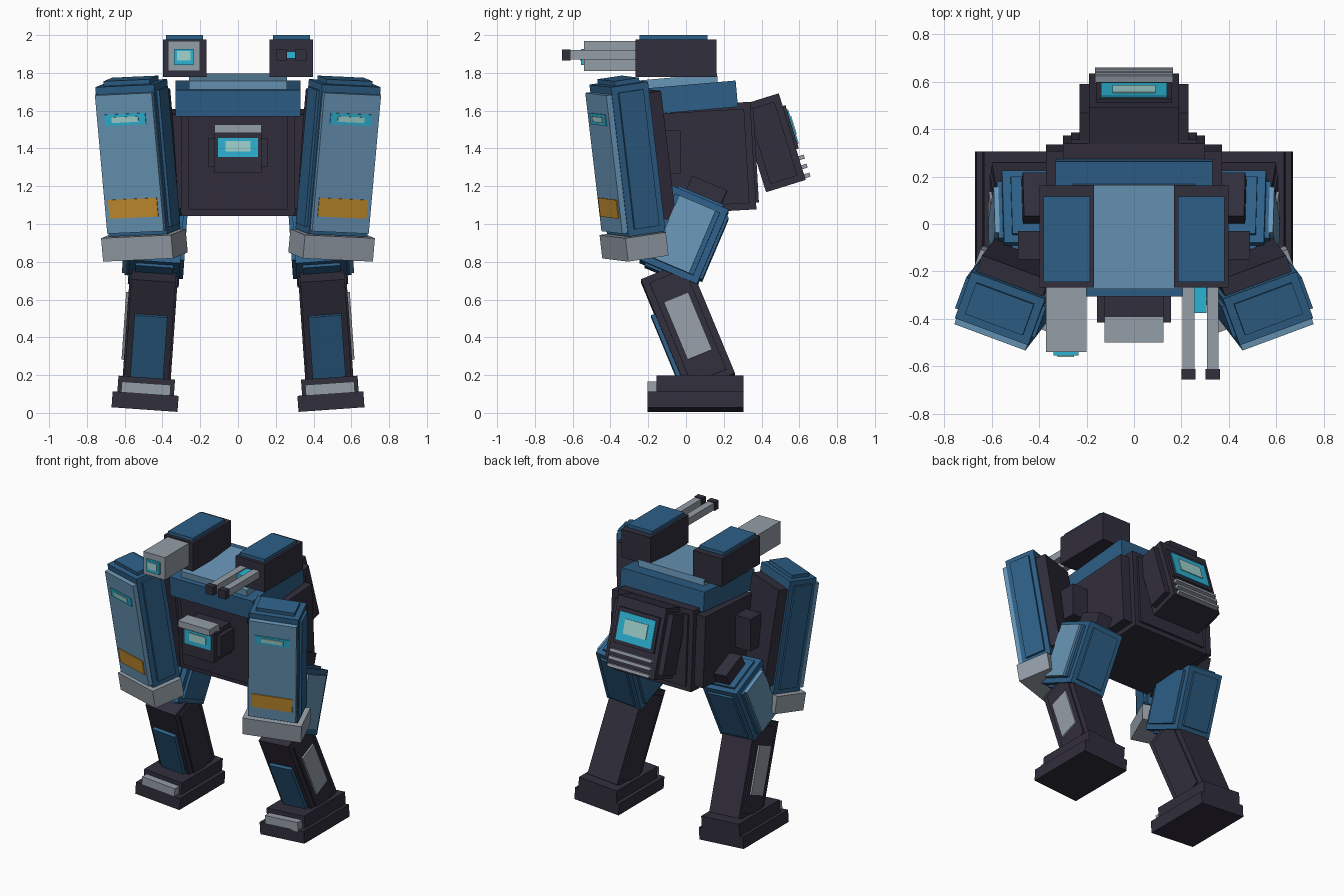
import bpy
import bmesh
from math import radians
from mathutils import Matrix, Vector

if "Cube" in bpy.data.objects:
    bpy.data.objects.remove(bpy.data.objects["Cube"])


def material(name, *srgb):
    color = [(c / 255 / 12.92 if c < 11 else ((c / 255 + 0.055) / 1.055) ** 2.4) for c in srgb] + [1]
    mat = bpy.data.materials.new(name)
    mat.use_nodes = True
    mat.diffuse_color = color
    mat.node_tree.nodes["Principled BSDF"].inputs["Base Color"].default_value = color
    return mat


dark = material("dark_metal", 49, 46, 60)
blue = material("armor_blue", 45, 95, 135)
light = material("light_blue", 105, 150, 183)
grey = material("grey_metal", 148, 157, 167)
cyan = material("glow_cyan", 45, 180, 213)
pale = material("pale_glow", 160, 211, 208)
amber = material("amber_stripe", 196, 142, 46)


def frame(x, y, z, pitch=0, yaw=0, roll=0):
    """Placement of a tilted group of boxes, angles in degrees."""
    return (Matrix.Translation((x, y, z)) @ Matrix.Rotation(radians(yaw), 4, 'Z')
            @ Matrix.Rotation(radians(pitch), 4, 'X') @ Matrix.Rotation(radians(roll), 4, 'Y'))


def box(name, mat, size, loc, base=Matrix(), raised=(0, 0, 0), inset=0.035):
    """Box with optional raised plates: raised gives their height along x, y and z."""
    bm = bmesh.new()
    sizes = [Vector(size)]
    for axis in range(3):
        if raised[axis]:
            plate = Vector(size) - Vector((2 * inset,) * 3)
            plate[axis] = size[axis] + 2 * raised[axis]
            sizes.append(plate)
    for s in sizes:
        bmesh.ops.create_cube(bm, size=1, matrix=base @ Matrix.Translation(loc) @ Matrix.Diagonal((*s, 1)))
    mesh = bpy.data.meshes.new(name)
    bm.to_mesh(mesh)
    bm.free()
    mesh.materials.append(mat)
    obj = bpy.data.objects.new(name, mesh)
    bpy.context.collection.objects.link(obj)
    return obj


# Torso, collar and deck
torso = frame(0, 0.057, 1.345, pitch=3.3)
box("torso", dark, (0.6, 0.6, 0.57), (0, 0, 0), torso, raised=(0.07, 0.015, 0))
collar = frame(0, -0.015, 1.665, pitch=5)
box("collar", blue, (0.66, 0.57, 0.14), (0, 0, 0), collar)
box("deck", light, (0.52, 0.44, 0.05), (0, -0.03, 0.09), collar)

# Chest sensor
box("chest_housing", dark, (0.25, 0.22, 0.22), (0, -0.34, 1.38), raised=(0.03, 0, 0))
box("chest_lens", cyan, (0.21, 0.008, 0.1), (0, -0.453, 1.405))
box("chest_lens_core", pale, (0.13, 0.008, 0.055), (0, -0.458, 1.412))
box("chest_visor", grey, (0.25, 0.11, 0.045), (0, -0.445, 1.503), raised=(0, 0, 0))

# Backpack with window and vents
pack = frame(0, 0.4575, 1.43, pitch=17.3)
box("backpack", dark, (0.38, 0.22, 0.48), (0, 0, 0), pack, raised=(0.04, 0, 0))
box("backpack_frame", dark, (0.32, 0.02, 0.24), (0, 0.115, 0.05), pack)
box("backpack_window", cyan, (0.28, 0.008, 0.19), (0, 0.128, 0.05), pack)
box("backpack_window_core", pale, (0.18, 0.008, 0.1), (0, 0.133, 0.055), pack)
for i in range(3):
    box(f"backpack_vent_{i}", grey, (0.33, 0.035, 0.022), (0, 0.122, -0.12 - 0.05 * i), pack)

# Shoulder gun housings
for side, s in (("left", 1), ("right", -1)):
    box(f"{side}_gun_housing", dark, (0.23, 0.43, 0.2), (s * 0.283, -0.053, 1.877))
    box(f"{side}_gun_cover", blue, (0.195, 0.36, 0.03), (s * 0.283, -0.065, 1.985))

# Single cannon
box("cannon", grey, (0.17, 0.28, 0.16), (-0.285, -0.4, 1.89))
box("cannon_lens", cyan, (0.105, 0.02, 0.085), (-0.287, -0.545, 1.885))
box("cannon_lens_core", pale, (0.07, 0.008, 0.05), (-0.287, -0.556, 1.89))

# Twin barrels
for i, x in enumerate((0.23, 0.332)):
    box(f"barrel_{i}", grey, (0.05, 0.36, 0.05), (x, -0.44, 1.895))
    box(f"barrel_tip_{i}", dark, (0.06, 0.045, 0.06), (x, -0.633, 1.895))
box("barrel_cell", cyan, (0.05, 0.11, 0.035), (0.281, -0.32, 1.895))

for side, s in (("left", 1), ("right", -1)):
    # Arm with front armor
    box(f"{side}_shoulder_joint", dark, (0.18, 0.12, 0.23), (s * 0.4, -0.09, 1.38),
        frame(0, 0, 0))
    arm = frame(s * 0.53, -0.31, 1.35, pitch=8, yaw=20 * s, roll=2.5 * s)
    box(f"{side}_arm", blue, (0.33, 0.21, 0.8), (0, 0, 0), arm, raised=(0.015, 0, 0.025))
    box(f"{side}_arm_front", light, (0.32, 0.035, 0.74), (0, -0.118, -0.01), arm)
    box(f"{side}_arm_back", dark, (0.3, 0.075, 0.68), (0, 0.14, 0), arm)
    box(f"{side}_arm_light", cyan, (0.23, 0.008, 0.06), (0, -0.137, 0.225), arm)
    box(f"{side}_arm_light_core", pale, (0.15, 0.008, 0.03), (0, -0.141, 0.225), arm)
    box(f"{side}_arm_stripe", amber, (0.275, 0.008, 0.1), (0, -0.137, -0.25), arm)
    box(f"{side}_arm_cuff", grey, (0.395, 0.23, 0.125), (0, -0.02, -0.465), arm)

    # Leg, splayed slightly outward
    leg = frame(s * 0.495, 0, 0.017, roll=-4 * s)
    thigh = leg @ frame(0, -0.01, 0.92, pitch=-23)
    box(f"{side}_thigh", blue, (0.27, 0.33, 0.43), (0, 0, 0), thigh, raised=(0.02, 0.015, 0.015))
    box(f"{side}_thigh_plate", light, (0.02, 0.21, 0.36), (s * 0.16, 0, 0), thigh)
    box(f"{side}_hip_joint", dark, (0.11, 0.2, 0.16), (0, 0.015, 0.23), thigh)
    shin = leg @ frame(0, 0.01, 0.435, pitch=22.5)
    box(f"{side}_shin", dark, (0.235, 0.27, 0.65), (0, 0, 0), shin, raised=(0.01, 0, 0))
    box(f"{side}_shin_plate", grey, (0.02, 0.14, 0.33), (s * 0.13, 0, 0), shin)
    box(f"{side}_shin_guard", blue, (0.175, 0.035, 0.42), (0, -0.14, -0.08), shin)
    box(f"{side}_foot_sole", dark, (0.35, 0.51, 0.085), (0, 0.05, 0.043), leg)
    box(f"{side}_foot", dark, (0.3, 0.46, 0.09), (0, 0.075, 0.125), leg)
    box(f"{side}_toe", grey, (0.26, 0.06, 0.065), (0, -0.175, 0.108), leg)
